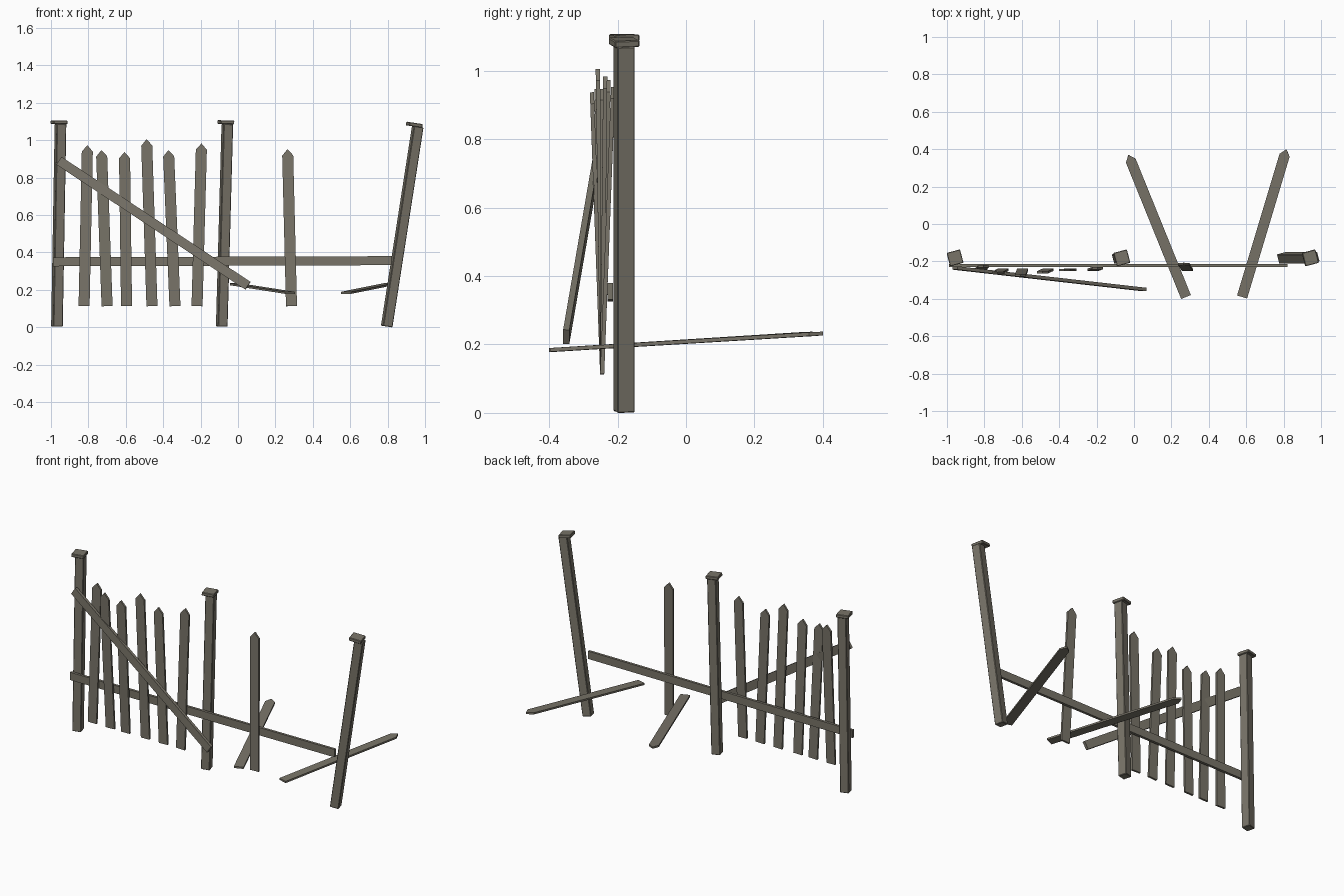
import bpy
import bmesh
import math
from mathutils import Vector

cube = bpy.data.objects.get("Cube")
if cube:
    bpy.data.objects.remove(cube, do_unlink=True)

# Weathered wood, shared by every part
wood = bpy.data.materials.new("weathered_wood")
wood.use_nodes = True
WOOD_COLOUR = (0.19, 0.175, 0.14, 1)
wood.diffuse_color = WOOD_COLOUR
bsdf = wood.node_tree.nodes["Principled BSDF"]
bsdf.inputs["Base Color"].default_value = WOOD_COLOUR
bsdf.inputs["Roughness"].default_value = 0.9


def plank(name, base, tip, width, depth, facing, point=0.0, bevel=0.0):
    """Extrude a plank outline between two points; facing is its broad side."""
    base, tip = Vector(base), Vector(tip)
    axis = tip - base
    length = axis.length
    axis.normalize()
    normal = Vector(facing)
    normal = (normal - axis * normal.dot(axis)).normalized()
    side = axis.cross(normal)
    half = width / 2
    outline = [(-half, 0), (half, 0), (half, length - point)]
    if point:
        outline.append((0, length))
    outline.append((-half, length - point))

    bm = bmesh.new()
    verts = [bm.verts.new(base + side * u + axis * v - normal * depth / 2)
             for u, v in outline]
    face = bm.faces.new(verts)
    new = bmesh.ops.extrude_face_region(bm, geom=[face])["geom"]
    moved = [g for g in new if isinstance(g, bmesh.types.BMVert)]
    bmesh.ops.translate(bm, verts=moved, vec=normal * depth)
    bmesh.ops.recalc_face_normals(bm, faces=bm.faces)
    mesh = bpy.data.meshes.new(name)
    bm.to_mesh(mesh)
    bm.free()
    mesh.materials.append(wood)
    obj = bpy.data.objects.new(name, mesh)
    bpy.context.collection.objects.link(obj)
    if bevel:
        mod = obj.modifiers.new("worn_edges", "BEVEL")
        mod.width = bevel
        mod.segments = 1
    return obj


# Square posts, each turned a little, with a flat cap shifted to one side
TURN = math.radians(15)
POST_FACING = (math.sin(TURN), -math.cos(TURN), 0)
POST_Y = -0.181
posts = [("right", -0.968, -0.949, 1.086, -0.008),
         ("middle", -0.087, -0.057, 1.086, -0.008),
         ("left", 0.795, 0.961, 1.073, -0.02)]
for label, x_base, x_top, z_top, shift in posts:
    base = Vector((x_base, POST_Y, 0.004))
    top = Vector((x_top, POST_Y, z_top))
    axis = (top - base).normalized()
    plank(label + "_post", base, top, 0.052, 0.052, POST_FACING, bevel=0.003)
    cap_base = top + Vector((shift, 0, 0))
    plank(label + "_post_cap", cap_base, cap_base + axis * 0.02,
          0.074, 0.074, POST_FACING, bevel=0.003)

# Long rail and the fallen diagonal rail
FRONT = (0, -1, 0)
plank("rail", (-0.99, -0.222, 0.35), (0.82, -0.222, 0.356), 0.048, 0.016, FRONT)
plank("fallen_rail", (-0.957, -0.235, 0.89), (0.053, -0.35, 0.222),
      0.05, 0.018, FRONT)

# Standing pickets: bottom x, tip x, tip y, tip z
pickets = [(-0.823, -0.805, -0.226, 0.973),
           (-0.700, -0.730, -0.262, 0.947),
           (-0.596, -0.607, -0.275, 0.937),
           (-0.460, -0.489, -0.258, 1.005),
           (-0.337, -0.372, -0.246, 0.947),
           (-0.219, -0.195, -0.236, 0.983),
           (0.286, 0.265, -0.213, 0.952)]
for i, (x_base, x_tip, y_tip, z_tip) in enumerate(pickets, 1):
    plank(f"picket_{i}", (x_base, -0.245, 0.113), (x_tip, y_tip, z_tip),
          0.059, 0.012, FRONT, point=0.034)

# Pickets lying flat
for i, (x_base, x_tip, y_tip) in enumerate([(0.278, -0.03, 0.37),
                                            (0.578, 0.815, 0.4)], 1):
    plank(f"fallen_picket_{i}", (x_base, -0.39, 0.184), (x_tip, y_tip, 0.232),
          0.056, 0.011, (0, 0, 1), point=0.034)
